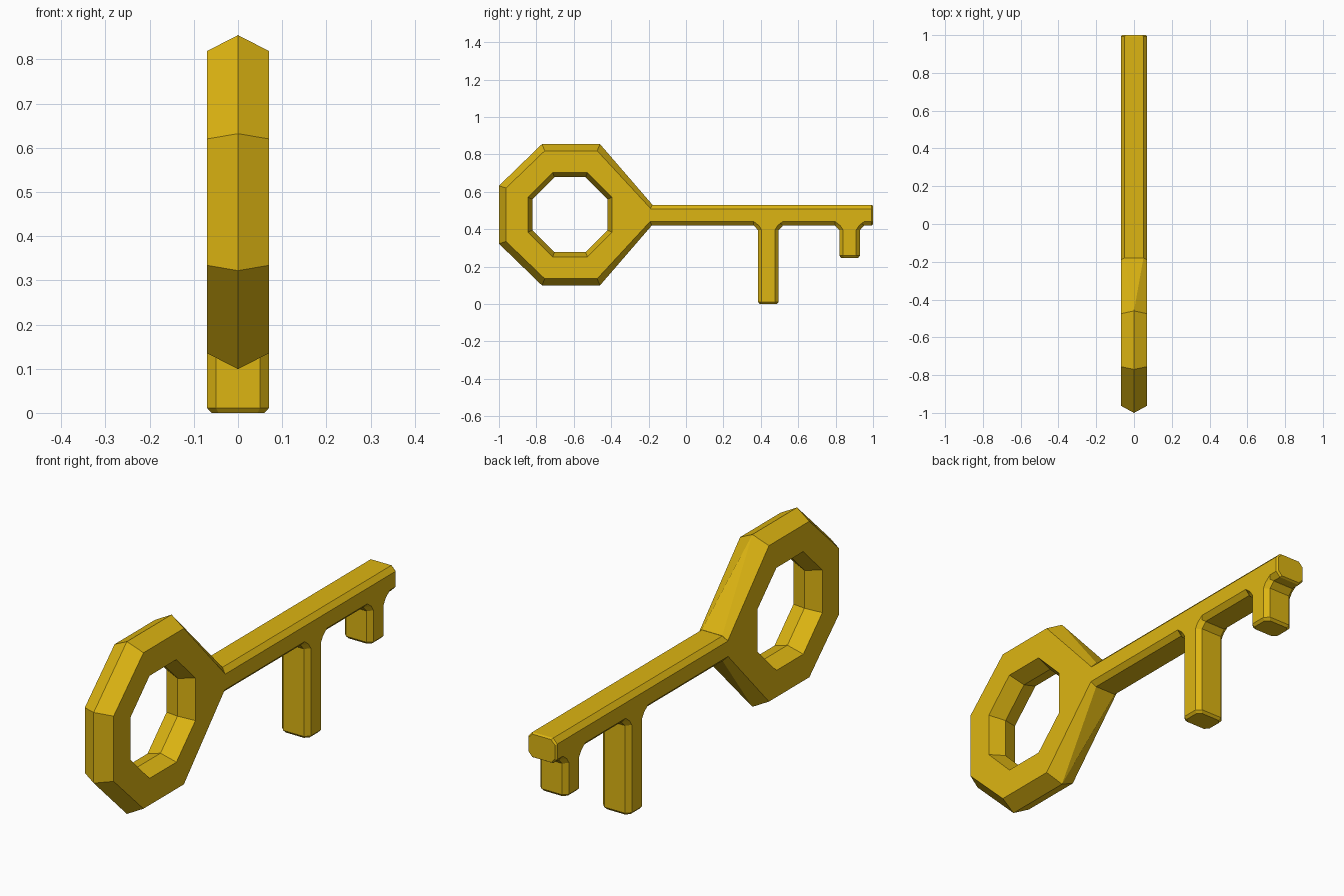
import bpy, bmesh, math

if "Cube" in bpy.data.objects:
    bpy.data.objects.remove(bpy.data.objects["Cube"])

gold = bpy.data.materials.new("gold_yellow")
gold.diffuse_color = (0.72, 0.46, 0.006, 1)
gold.use_nodes = True
gold.node_tree.nodes["Principled BSDF"].inputs["Base Color"].default_value = gold.diffuse_color


def loft(name, rings, caps=False, closed=False):
    """Join equal-length rings of points with quads, flat shaded."""
    bm = bmesh.new()
    vr = [[bm.verts.new(p) for p in r] for r in rings]
    n = len(rings[0])
    pairs = list(zip(vr, vr[1:])) + ([(vr[-1], vr[0])] if closed else [])
    for a, b in pairs:
        for i in range(n):
            j = (i + 1) % n
            bm.faces.new((a[i], a[j], b[j], b[i]))
    if caps:
        bm.faces.new(vr[0])
        bm.faces.new(vr[-1])
    bmesh.ops.remove_doubles(bm, verts=bm.verts, dist=1e-4)
    bmesh.ops.recalc_face_normals(bm, faces=bm.faces)
    me = bpy.data.meshes.new(name)
    bm.to_mesh(me)
    bm.free()
    me.materials.append(gold)
    ob = bpy.data.objects.new(name, me)
    bpy.context.collection.objects.link(ob)
    return ob


def chamfered(hx, fx, h, f):
    """Rectangle of half sizes hx, h whose corners are cut to fx, f."""
    return [(hx, -f), (hx, f), (fx, h), (-fx, h),
            (-hx, f), (-hx, -f), (-fx, -h), (fx, -h)]


W, F = 0.07, 0.05      # half thickness, half width of the flat faces
HY, HZ = -0.62, 0.477  # centre of the bow


# Bow: eight-sided ring with a ridge that flattens into the neck
def outline(x_neck, x_rest, upper):
    pts = upper + [(y, -z) for y, z in reversed(upper)]
    return [(x_neck if i in (0, 7) else x_rest, y, HZ + z)
            for i, (y, z) in enumerate(pts)]


def octagon(x, r):
    return [(x, HY + r * math.cos(math.pi * (i + 0.5) / 4),
             HZ + r * math.sin(math.pi * (i + 0.5) / 4)) for i in range(8)]


side = [(-0.19, 0.034), (-0.475, 0.342), (-0.755, 0.342), (-0.962, 0.143)]
ridge = [(-0.18, 0.054), (-0.46, 0.378), (-0.77, 0.378), (-1.0, 0.155)]
loft("bow", [outline(W, W, side), outline(F, 0, ridge),
             outline(-F, 0, ridge), outline(-W, -W, side),
             octagon(-W, 0.2435), octagon(0, 0.217), octagon(W, 0.2435)],
     closed=True)

# Shaft: long bar with cut corners and a softened end
loft("shaft", [[(x * s, y, 0.475 + z * s)
                for x, z in chamfered(W, F, 0.055, 0.034)]
               for y, s in ((-0.21, 1), (0.992, 1), (1.0, 0.91))], caps=True)


# Teeth: posts with cut corners that flare where they meet the shaft
def tooth(name, y, bottom):
    rows = [(bottom, 0.06, 0.044, 0.046, 0.030),
            (bottom + 0.011, W, F, 0.055, 0.035),
            (0.395, W, F, 0.055, 0.035),
            (0.419, W, F, 0.078, 0.050),
            (0.441, W, F, 0.0785, 0.078)]
    loft(name, [[(px, y + py, z) for px, py in chamfered(hx, fx, h, f)]
                for z, hx, fx, h, f in rows], caps=True)


tooth("long_tooth", 0.44, 0.0)
tooth("short_tooth", 0.875, 0.247)
